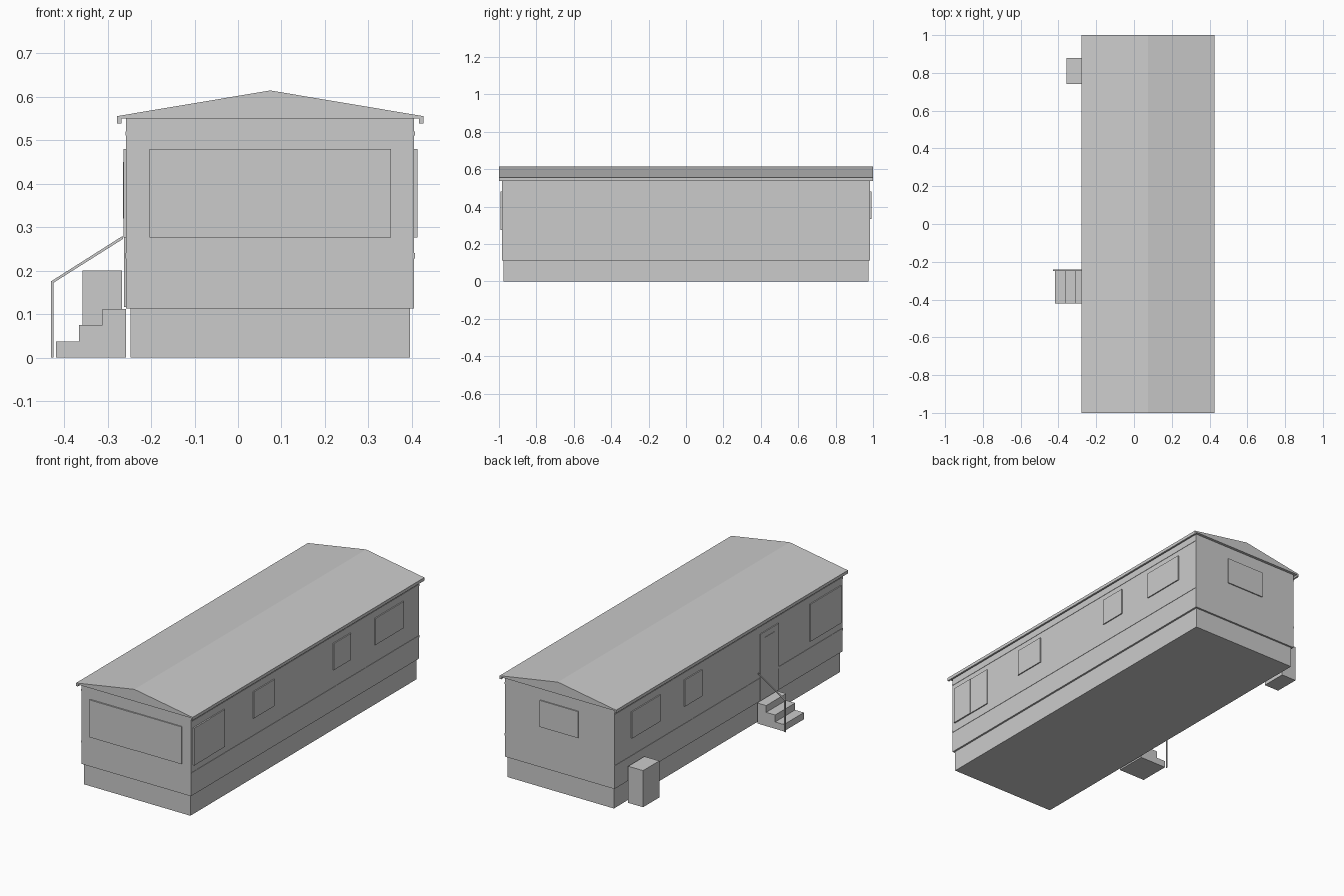
import bpy, bmesh
from mathutils import Vector

cube = bpy.data.objects.get("Cube")
if cube:
    bpy.data.objects.remove(cube, do_unlink=True)

# One plain grey for the whole building
grey = bpy.data.materials.new("light grey")
grey.use_nodes = True
colour = (0.6, 0.6, 0.6, 1)
grey.diffuse_color = colour
grey.node_tree.nodes["Principled BSDF"].inputs["Base Color"].default_value = colour


def finish(name, bm):
    bmesh.ops.recalc_face_normals(bm, faces=bm.faces)
    mesh = bpy.data.meshes.new(name)
    bm.to_mesh(mesh)
    bm.free()
    mesh.materials.append(grey)
    obj = bpy.data.objects.new(name, mesh)
    bpy.context.scene.collection.objects.link(obj)
    return obj


def box(name, x, y, z):
    """Box from (min, max) ranges on each axis."""
    bm = bmesh.new()
    bmesh.ops.create_cube(bm, size=1)
    for v in bm.verts:
        v.co = [r[0] if c < 0 else r[1] for c, r in zip(v.co, (x, y, z))]
    return finish(name, bm)


def prism(name, profile, y0, y1):
    """Extrude an x-z outline along y."""
    bm = bmesh.new()
    face = bm.faces.new([bm.verts.new((x, y0, z)) for x, z in profile])
    out = bmesh.ops.extrude_face_region(bm, geom=[face])
    moved = [g for g in out["geom"] if isinstance(g, bmesh.types.BMVert)]
    bmesh.ops.translate(bm, verts=moved, vec=Vector((0, y1 - y0, 0)))
    return finish(name, bm)


LEFT, RIGHT, END = 0.405, -0.257, 0.985
MID = (LEFT + RIGHT) / 2


def plate(name, wall, span, z, thick):
    """Thin plate on one of the four walls."""
    if wall == "left":
        return box(name, (LEFT - 0.002, LEFT + thick), span, z)
    if wall == "right":
        return box(name, (RIGHT - thick, RIGHT + 0.002), span, z)
    if wall == "front":
        return box(name, span, (-END - thick, -END + 0.002), z)
    return box(name, span, (END - 0.002, END + thick), z)


# Skirting and body
box("skirting", (-0.247, 0.395), (-0.975, 0.975), (0, 0.116))
box("wall_body", (RIGHT, LEFT), (-END, END), (0.113, 0.552))

# Gabled roof with hanging eaves
half = [(0.352, 0.555), (0.352, 0.538), (0.342, 0.538), (0.342, 0.549)]
roof = [(MID, 0.614)] + [(MID + x, z) for x, z in half]
roof += [(MID - x, z) for x, z in reversed(half)]
prism("roof", roof, -1, 1)

# Thin trim strips along both long walls
for wall in ("left", "right"):
    plate(wall + "_lower_trim", wall, (-END, END), (0.228, 0.240), 0.002)
    plate(wall + "_upper_trim", wall, (-END, END), (0.510, 0.520), 0.002)

# Windows: wall, span, sill height, has two sashes
windows = [
    ("left", (-0.965, -0.70), 0.276, True),
    ("left", (-0.45, -0.27), 0.335, False),
    ("left", (0.24, 0.39), 0.335, False),
    ("left", (0.60, 0.845), 0.335, False),
    ("right", (-0.965, -0.70), 0.276, False),
    ("right", (0.235, 0.385), 0.335, False),
    ("right", (0.595, 0.84), 0.335, False),
    ("front", (-0.203, 0.352), 0.276, True),
    ("back", (-0.04, 0.19), 0.335, False),
]
for i, (wall, (a, b), sill, double) in enumerate(windows):
    name = f"{wall}_window_{i}"
    plate(name, wall, (a, b), (sill, 0.48), 0.006)
    if double:
        plate(name + "_sash", wall, (a, (a + b) / 2), (sill, 0.48), 0.008)

# Door with a small pane
plate("door", "right", (-0.427, -0.27), (0.116, 0.48), 0.005)
plate("door_pane", "right", (-0.39, -0.306), (0.32, 0.45), 0.007)

# Entrance steps
steps = [(-0.418, 0), (-0.418, 0.037), (-0.365, 0.037), (-0.365, 0.075),
         (-0.311, 0.075), (-0.311, 0.112), (RIGHT, 0.112), (RIGHT, 0)]
prism("steps", steps, -0.42, -0.248)

# Handrail: post and sloping rail
rail = [(-0.430, 0), (-0.430, 0.175), (-0.266, 0.279), (-0.264, 0.273),
        (-0.424, 0.172), (-0.424, 0)]
prism("handrail", rail, -0.248, -0.242)

# Utility box beside the wall
box("utility_box", (-0.357, -0.267), (0.74, 0.88), (0, 0.2))
